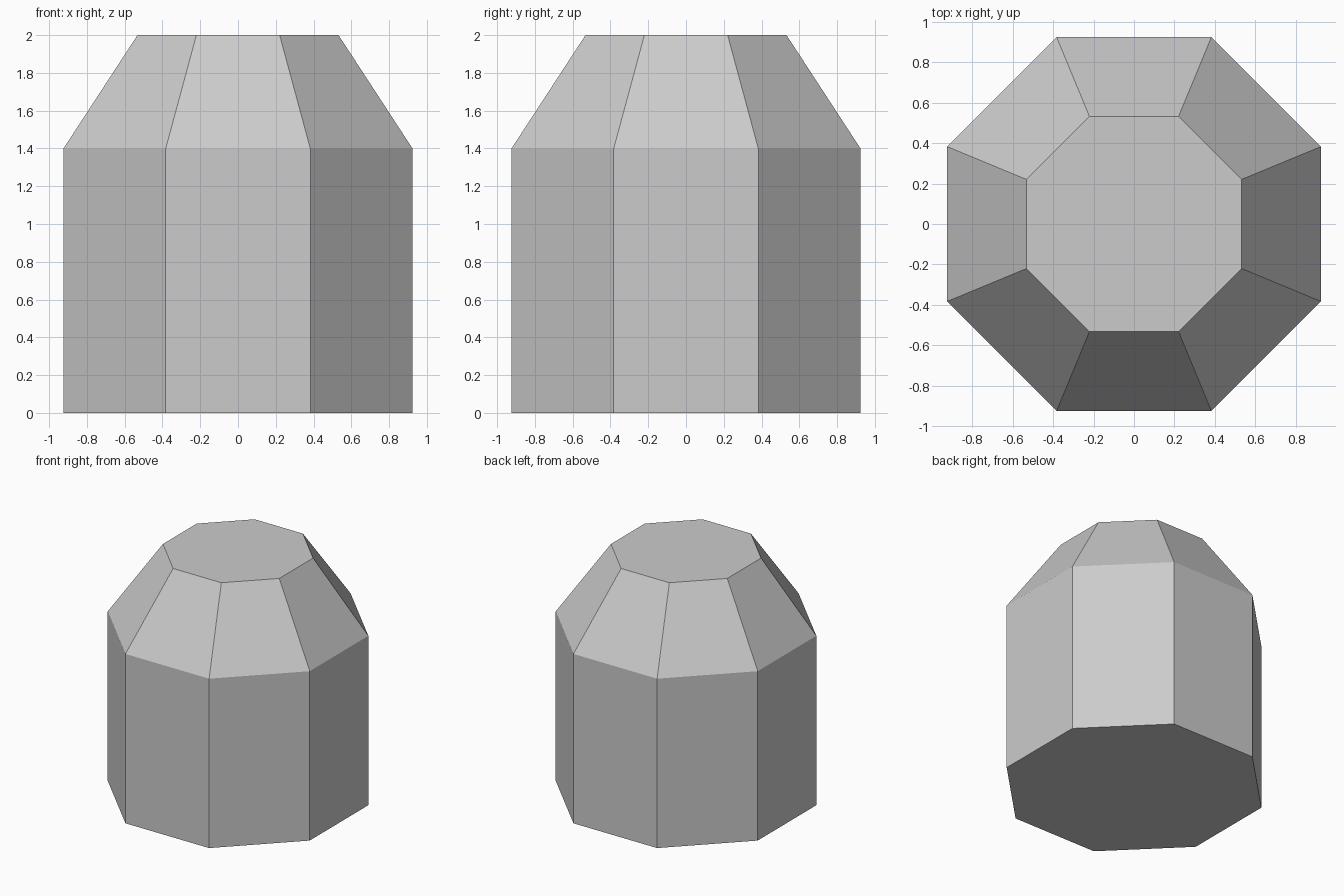
import bpy
import bmesh
from math import pi
from mathutils import Matrix

cube = bpy.data.objects.get("Cube")
if cube:
    bpy.data.objects.remove(cube, do_unlink=True)

SIDES = 8
BODY_RADIUS, TOP_RADIUS = 1.0, 0.576
SHOULDER_Z, TOP_Z = 1.4, 2.0

# Plain grey material
grey = bpy.data.materials.new("light_grey")
grey.use_nodes = True
colour = (0.6, 0.6, 0.6, 1)
grey.diffuse_color = colour
grey.node_tree.nodes["Principled BSDF"].inputs["Base Color"].default_value = colour

# Octagonal base, flat side to the front
bm = bmesh.new()
bmesh.ops.create_circle(bm, cap_ends=True, segments=SIDES, radius=BODY_RADIUS,
                        matrix=Matrix.Rotation(pi / SIDES, 4, "Z"))
base = bm.faces[:][0]


def raise_ring(face, height, scale):
    """Extrude a cap up to a height and scale it; return the new cap."""
    new = bmesh.ops.extrude_face_region(bm, geom=[face], use_keep_orig=True)["geom"]
    cap = next(g for g in new if isinstance(g, bmesh.types.BMFace))
    for v in cap.verts:
        v.co = (v.co.x * scale, v.co.y * scale, height)
    return cap


# Straight wall, then the tapered shoulder with a flat top
wall_cap = raise_ring(base, SHOULDER_Z, 1)
raise_ring(wall_cap, TOP_Z, TOP_RADIUS / BODY_RADIUS)
bmesh.ops.delete(bm, geom=[wall_cap], context="FACES_ONLY")
bmesh.ops.recalc_face_normals(bm, faces=bm.faces[:])

mesh = bpy.data.meshes.new("tapered_octagonal_block")
bm.to_mesh(mesh)
bm.free()
mesh.materials.append(grey)
block = bpy.data.objects.new("tapered_octagonal_block", mesh)
bpy.context.collection.objects.link(block)
